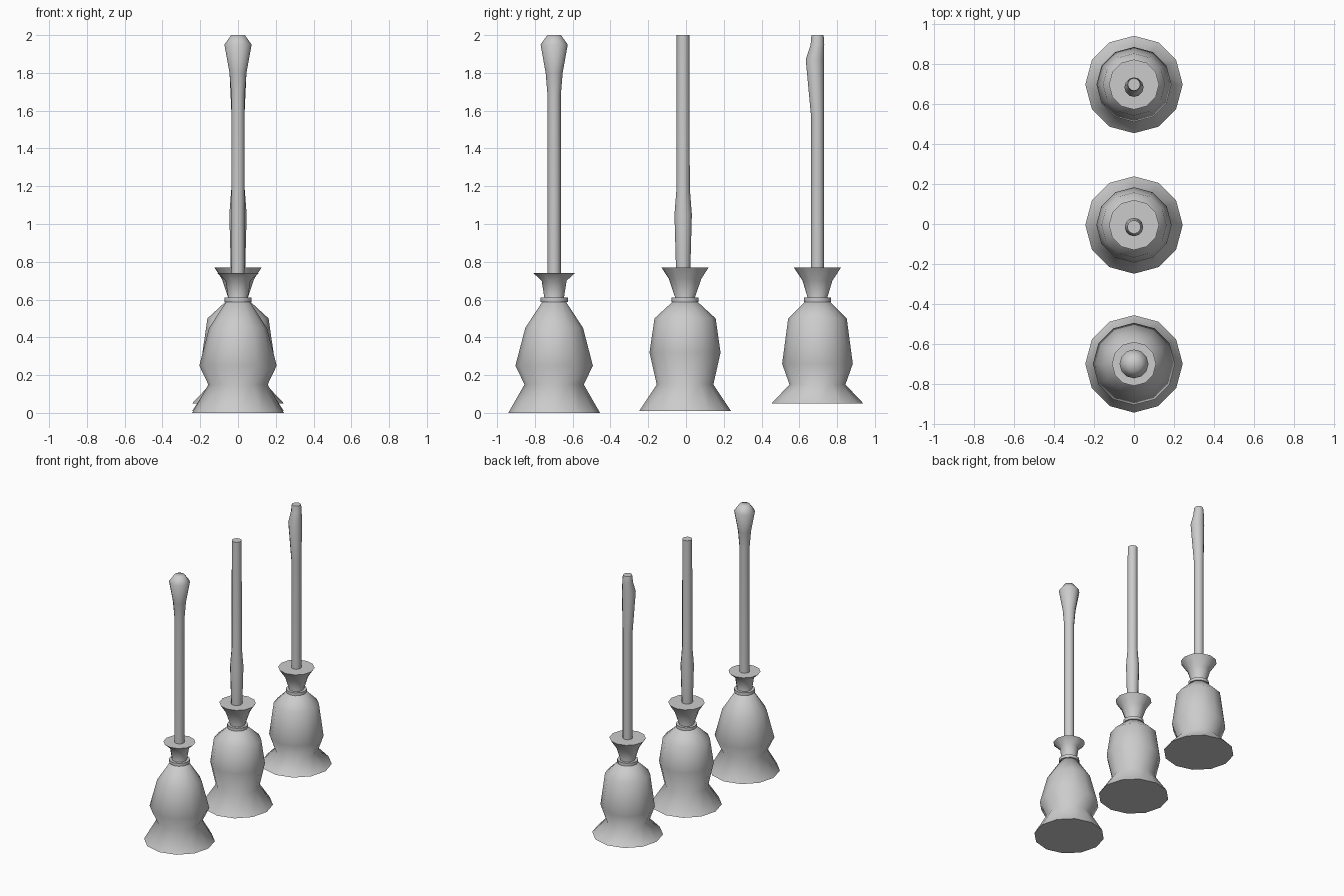
import bpy, bmesh, math

if "Cube" in bpy.data.objects:
    bpy.data.objects.remove(bpy.data.objects["Cube"])

SIDES = 12

def lathe(name, profile, y):
    """Capped 12-sided solid from (radius, z[, y shift]) rings."""
    bm = bmesh.new()
    rings = []
    for p in profile:
        r, z = p[0], p[1]
        dy = p[2] if len(p) > 2 else 0.0
        rings.append([bm.verts.new((r * math.cos(2 * math.pi * i / SIDES),
                                    r * math.sin(2 * math.pi * i / SIDES) + dy, z))
                      for i in range(SIDES)])
    for a, b in zip(rings, rings[1:]):
        for i in range(SIDES):
            j = (i + 1) % SIDES
            bm.faces.new((a[i], a[j], b[j], b[i]))
    bm.faces.new(rings[0][::-1])
    bm.faces.new(rings[-1])
    mesh = bpy.data.meshes.new(name)
    bm.to_mesh(mesh)
    bm.free()
    ob = bpy.data.objects.new(name, mesh)
    ob.location.y = y
    bpy.context.collection.objects.link(ob)
    bpy.ops.object.select_all(action='DESELECT')
    ob.select_set(True)
    bpy.context.view_layer.objects.active = ob
    bpy.ops.object.shade_smooth_by_angle(angle=math.radians(62))
    return ob

# Each broom: position, bristle skirt, tied collar, handle
brooms = [
    ("front", -0.698,
     [(.243, 0), (.157, .15), (.205, .25), (.153, .45), (.06, .592)],
     [(.058, .59), (.052, .61), (.066, .70), (.11, .74)],
     [(.035, .66), (.035, 1.68), (.045, 1.80), (.072, 1.95), (.036, 2.0)]),
    ("middle", -0.005,
     [(.243, .01), (.15, .15), (.188, .32), (.162, .50), (.062, .592)],
     [(.058, .59), (.052, .61), (.086, .71), (.125, .77)],
     [(.036, .66, -.01), (.039, .80, -.01), (.046, 1.05, -.01),
      (.035, 1.19, -.01), (.034, 2.0, -.01)]),
    ("rear", 0.696,
     [(.243, .05), (.148, .15), (.187, .26), (.155, .50), (.062, .592)],
     [(.058, .59), (.052, .61), (.079, .70), (.125, .77)],
     [(.034, .66), (.034, 1.57), (.048, 1.87, -.014), (.036, 1.95), (.034, 1.985),
      (.031, 2.0)]),
]

for label, y, skirt, collar, handle in brooms:
    lathe(label + "_bristles", skirt, y)
    lathe(label + "_bristle_collar", collar, y)
    lathe(label + "_binding_ring", [(.072, .588), (.072, .61)], y)
    lathe(label + "_handle", handle, y)
